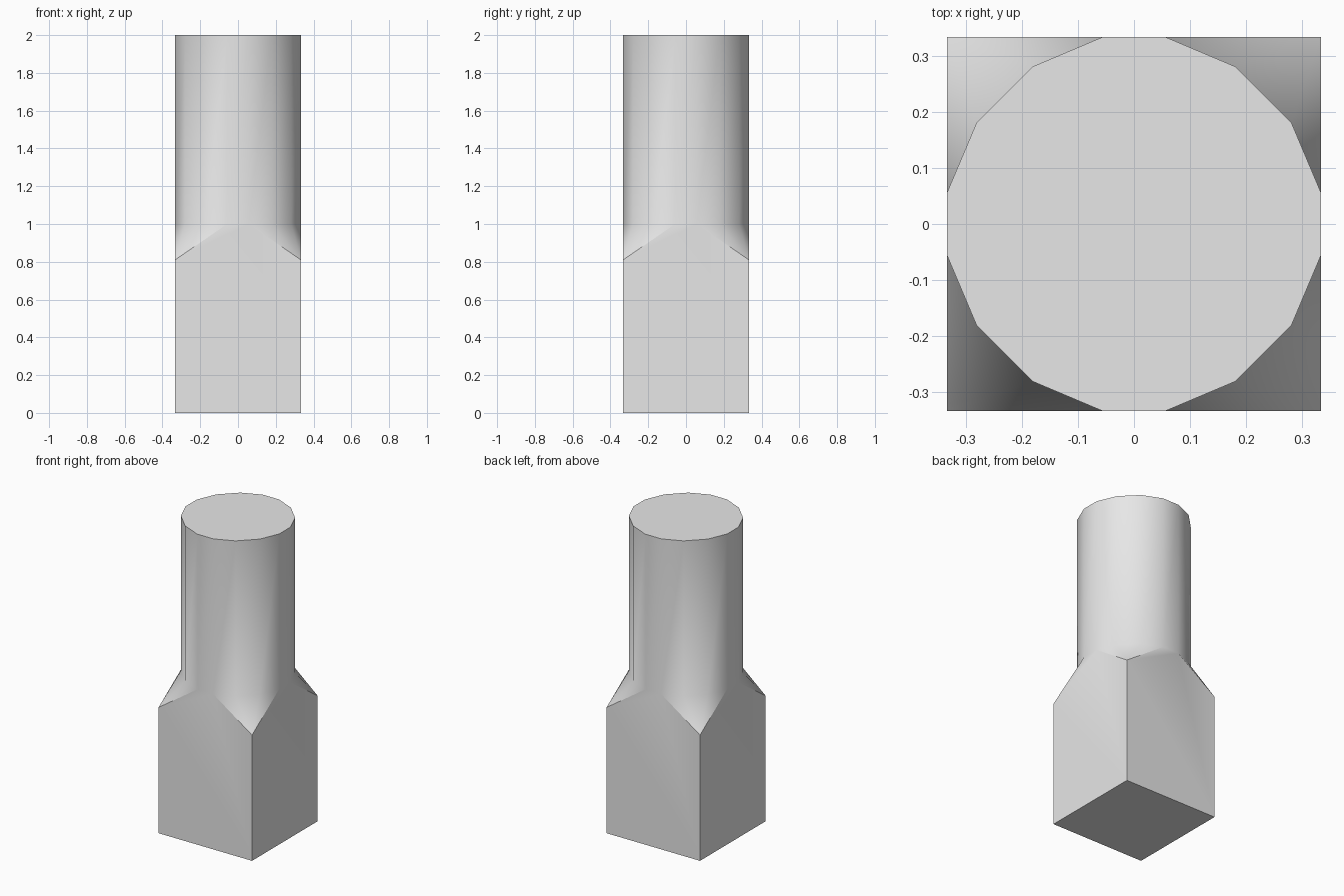
import bpy
import bmesh
import math

cube = bpy.data.objects.get("Cube")
if cube:
    bpy.data.objects.remove(cube, do_unlink=True)

HALF = 0.333        # half width of the square shank
CORNER_Z = 0.81     # height of the square corners
NECK_Z = 1.0        # where the round shaft starts
TOP_Z = 2.0

# One quarter of the shaft outline, starting on the +x side
QUARTER = [(HALF, -0.057), (HALF, 0.057), (0.281, 0.18), (0.18, 0.281)]


def turn(p, q):
    """Rotate a 2D point by q quarter turns."""
    x, y = p
    for _ in range(q):
        x, y = -y, x
    return x, y


# Material
grey = bpy.data.materials.new("plain grey")
grey.use_nodes = True
colour = (0.8, 0.8, 0.8, 1.0)
grey.diffuse_color = colour
grey.node_tree.nodes["Principled BSDF"].inputs["Base Color"].default_value = colour

# Shared rings of vertices
bm = bmesh.new()
outline = [turn(p, q) for q in range(4) for p in QUARTER]
corners = [turn((HALF, HALF), q) for q in range(4)]
top = [bm.verts.new((x, y, TOP_Z)) for x, y in outline]
neck = [bm.verts.new((x, y, NECK_Z)) for x, y in outline]
shoulder = [bm.verts.new((x, y, CORNER_Z)) for x, y in corners]
base = [bm.verts.new((x, y, 0)) for x, y in corners]

# Round shaft and end caps
n = len(outline)
for i in range(n):
    j = (i + 1) % n
    bm.faces.new((neck[i], neck[j], top[j], top[i]))
bm.faces.new(top)
bm.faces.new(base[::-1])

# Square shank sides and sloped corner shoulders
for q in range(4):
    i = q * 4
    bm.faces.new((base[q - 1], base[q], shoulder[q], neck[i + 1], neck[i], shoulder[q - 1]))
    for k in range(1, 4):
        bm.faces.new((shoulder[q], neck[(i + k + 1) % n], neck[i + k]))

bmesh.ops.recalc_face_normals(bm, faces=bm.faces)
mesh = bpy.data.meshes.new("square_to_round_peg")
bm.to_mesh(mesh)
bm.free()
mesh.materials.append(grey)
peg = bpy.data.objects.new("square_to_round_peg", mesh)
bpy.context.collection.objects.link(peg)

# Smooth shading with crisp edges
bpy.ops.object.select_all(action='DESELECT')
peg.select_set(True)
bpy.context.view_layer.objects.active = peg
bpy.ops.object.shade_smooth_by_angle(angle=math.radians(35))
